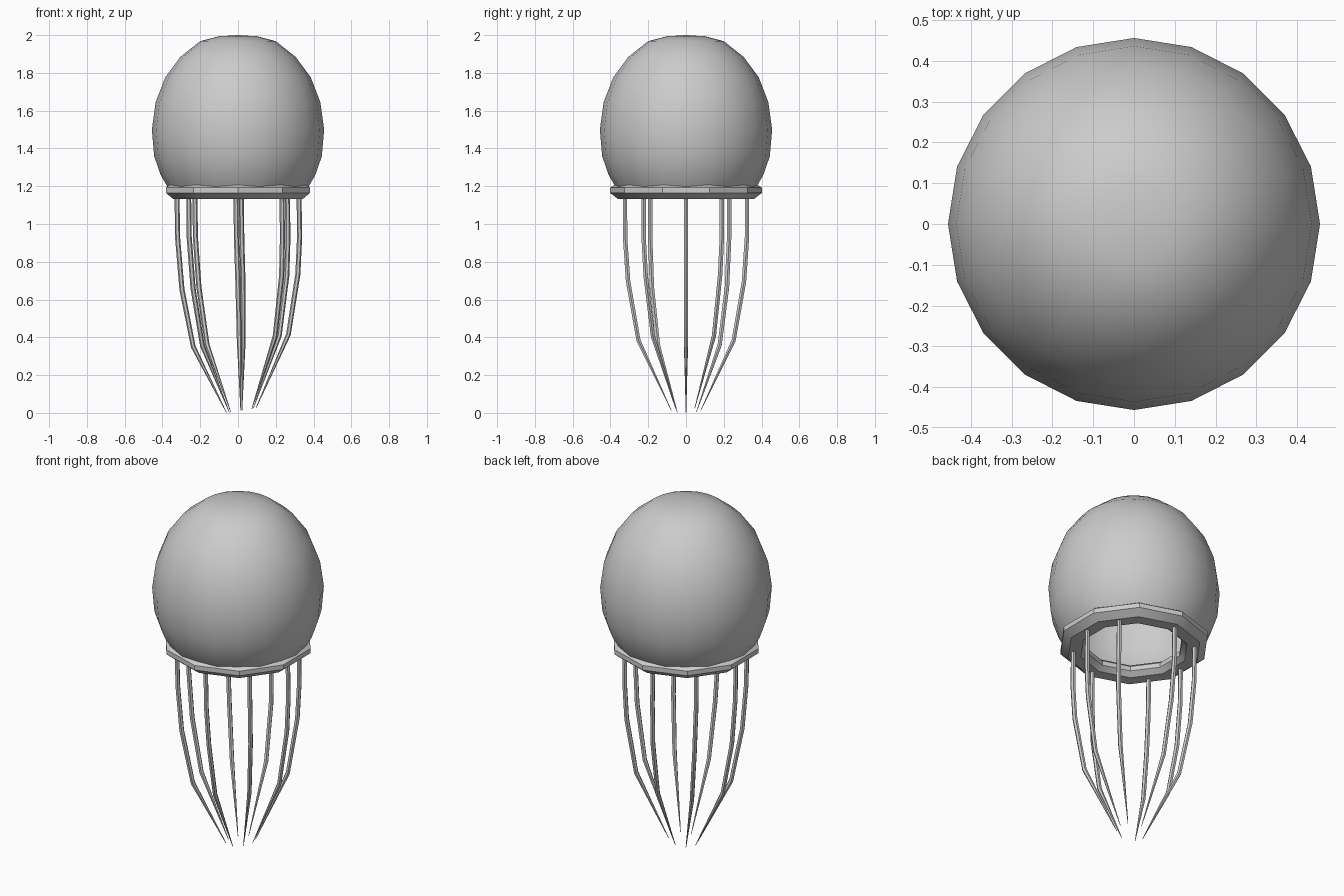
import bpy, bmesh
from math import sin, cos, pi, radians
from mathutils import Vector

if "Cube" in bpy.data.objects:
    bpy.data.objects.remove(bpy.data.objects["Cube"])


def finish(name, bm, angle):
    bmesh.ops.recalc_face_normals(bm, faces=bm.faces)
    me = bpy.data.meshes.new(name)
    bm.to_mesh(me)
    bm.free()
    ob = bpy.data.objects.new(name, me)
    bpy.context.collection.objects.link(ob)
    bpy.ops.object.select_all(action='DESELECT')
    ob.select_set(True)
    bpy.context.view_layer.objects.active = ob
    bpy.ops.object.shade_smooth_by_angle(angle=radians(angle))
    return ob


def lathe(name, profile, sides, start, closed, angle):
    """Spin (radius, z) points round z; zero radius makes a pole."""
    bm = bmesh.new()
    rings = []
    for r, z in profile:
        if r == 0:
            rings.append([bm.verts.new((0, 0, z))] * sides)
        else:
            rings.append([bm.verts.new((r * cos(start + 2 * pi * i / sides),
                                        r * sin(start + 2 * pi * i / sides), z))
                          for i in range(sides)])
    pairs = list(zip(rings, rings[1:]))
    if closed:
        pairs.append((rings[-1], rings[0]))
    for a, b in pairs:
        for i in range(sides):
            j = (i + 1) % sides
            bm.faces.new(dict.fromkeys((a[i], a[j], b[j], b[i])))
    return finish(name, bm, angle)


def tentacle(name, path, radii, sides=6):
    """Tapered tube along a path, with a pointed end."""
    bm = bmesh.new()
    prev = None
    for k, (p, r) in enumerate(zip(path, radii)):
        d = (path[min(k + 1, len(path) - 1)] - path[max(k - 1, 0)]).normalized()
        u = Vector((0, 1, 0)).cross(d).normalized()
        v = d.cross(u)
        ring = [bm.verts.new(p + r * (u * cos(2 * pi * i / sides) + v * sin(2 * pi * i / sides)))
                for i in range(sides)]
        if prev:
            for i in range(sides):
                j = (i + 1) % sides
                bm.faces.new((prev[i], prev[j], ring[j], ring[i]))
        else:
            bm.faces.new(ring)
        prev = ring
    bm.faces.new(prev)
    return finish(name, bm, 40)


# Hollow bell, open underneath
lathe("bell", [(0, 2.0), (0.1, 1.994), (0.2, 1.968), (0.305, 1.885), (0.386, 1.775),
               (0.436, 1.645), (0.456, 1.5), (0.444, 1.36), (0.41, 1.26),
               (0.372, 1.195), (0.345, 1.155)], 20, 0, False, 60)

# Ten-sided rim band
lathe("rim", [(0.36, 1.132), (0.402, 1.165), (0.402, 1.192), (0.375, 1.21),
              (0.295, 1.21), (0.262, 1.185), (0.262, 1.158), (0.29, 1.132)],
      10, pi / 2, True, 30)

# Eight tentacles curving in to a shared point below the bell
for n, deg in enumerate((0, 36, 92, 135, 180, 216, 273, 316)):
    a = radians(deg)
    out = Vector((cos(a), sin(a), 0))

    def point(r, z, shift):
        return out * r + Vector((shift, 0, z))

    c = cos(a)
    path = [point(0.323, 1.17, 0), point(0.323, 0.93, 0.003),
            point(0.307, 0.695 + 0.04 * c, 0.01),
            point(0.252, 0.383 + 0.032 * c, 0.015),
            point(0.078, 0.013 + 0.012 * c, 0.017)]
    tentacle(f"tentacle_{n + 1}", path, (0.013, 0.0135, 0.0135, 0.0125, 0.0015))
